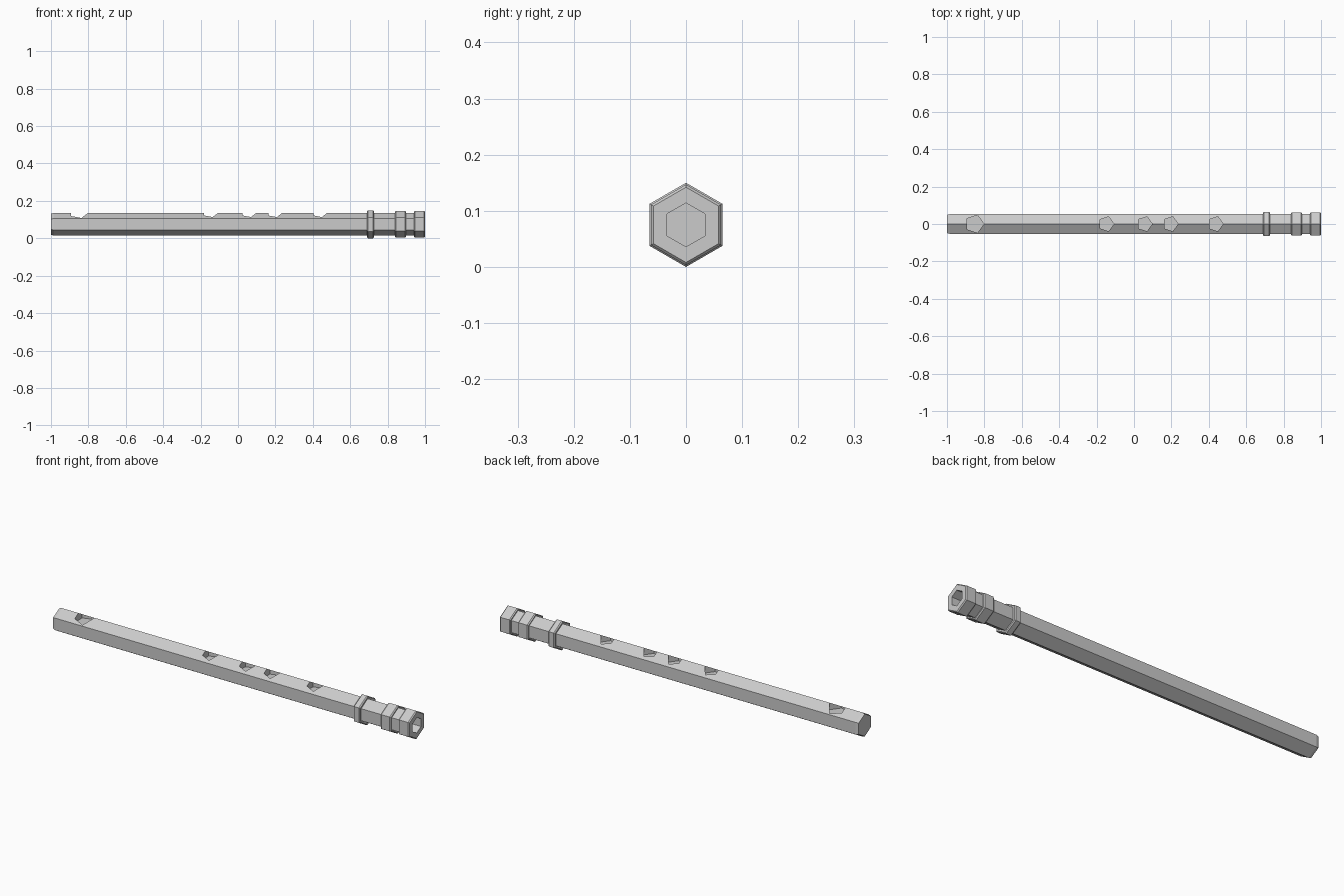
import bpy, bmesh, math
from mathutils import Matrix

default = bpy.data.objects.get("Cube")
if default:
    bpy.data.objects.remove(default)

AXIS_Z = 0.075   # height of the flute's centre line
BODY_R = 0.061
BORE_R = 0.039

grey = bpy.data.materials.new("plain grey")
grey.use_nodes = True
colour = (0.6, 0.6, 0.6, 1)
grey.diffuse_color = colour
grey.node_tree.nodes["Principled BSDF"].inputs["Base Color"].default_value = colour


def make_object(name, bm):
    bmesh.ops.recalc_face_normals(bm, faces=bm.faces)
    mesh = bpy.data.meshes.new(name)
    bm.to_mesh(mesh)
    bm.free()
    mesh.materials.append(grey)
    obj = bpy.data.objects.new(name, mesh)
    bpy.context.collection.objects.link(obj)
    return obj


def hex_lathe(name, profile, closed=False):
    """Sweep (x, radius) points around the centre line with six sides, a corner on top."""
    bm = bmesh.new()
    rings = []
    for x, r in profile:
        rings.append([bm.verts.new((x, r * math.sin(k * math.pi / 3),
                                    AXIS_Z + r * math.cos(k * math.pi / 3))) for k in range(6)])
    pairs = list(zip(rings, rings[1:]))
    if closed:
        pairs.append((rings[-1], rings[0]))
    else:
        bm.faces.new(rings[0])
        bm.faces.new(rings[-1])
    for a, b in pairs:
        for k in range(6):
            n = (k + 1) % 6
            bm.faces.new((a[k], a[n], b[n], b[k]))
    return make_object(name, bm)


def collar(name, x0, x1, r, bevel, inner):
    """Chamfered hexagonal sleeve."""
    return hex_lathe(name, [(x0, inner), (x0, r - bevel), (x0 + bevel, r),
                            (x1 - bevel, r), (x1, r - bevel), (x1, inner)], closed=True)


# Body tube with a chamfered closed end and a blind bore
body = hex_lathe("flute_body", [(-1, 0.056), (-0.985, BODY_R), (0.95, BODY_R),
                                (0.95, BORE_R), (0.88, BORE_R)])

# Collars and mouth end
collar("wide_collar", 0.69, 0.726, 0.075, 0.005, 0.055)
collar("middle_collar", 0.84, 0.897, 0.072, 0.005, 0.055)
collar("mouth_collar", 0.94, 1.0, 0.072, 0.005, BORE_R)

# Five-sided pits along the top
bm = bmesh.new()
floor_z, top_z = 0.1, 0.2
for x, r in [(-0.852, 0.05), (-0.148, 0.041), (0.057, 0.041), (0.195, 0.041), (0.436, 0.041)]:
    place = (Matrix.Translation((x, 0, (floor_z + top_z) / 2))
             @ Matrix.Rotation(-math.pi / 2, 4, "Z"))
    bmesh.ops.create_cone(bm, cap_ends=True, segments=5, radius1=r, radius2=r,
                          depth=top_z - floor_z, matrix=place)
cutter = make_object("hole_cutter", bm)
cutter.hide_render = True

cut = body.modifiers.new("holes", "BOOLEAN")
cut.operation = "DIFFERENCE"
cut.solver = "EXACT"
cut.object = cutter
bpy.context.view_layer.objects.active = body
bpy.ops.object.modifier_apply(modifier=cut.name)
bpy.data.objects.remove(cutter)
